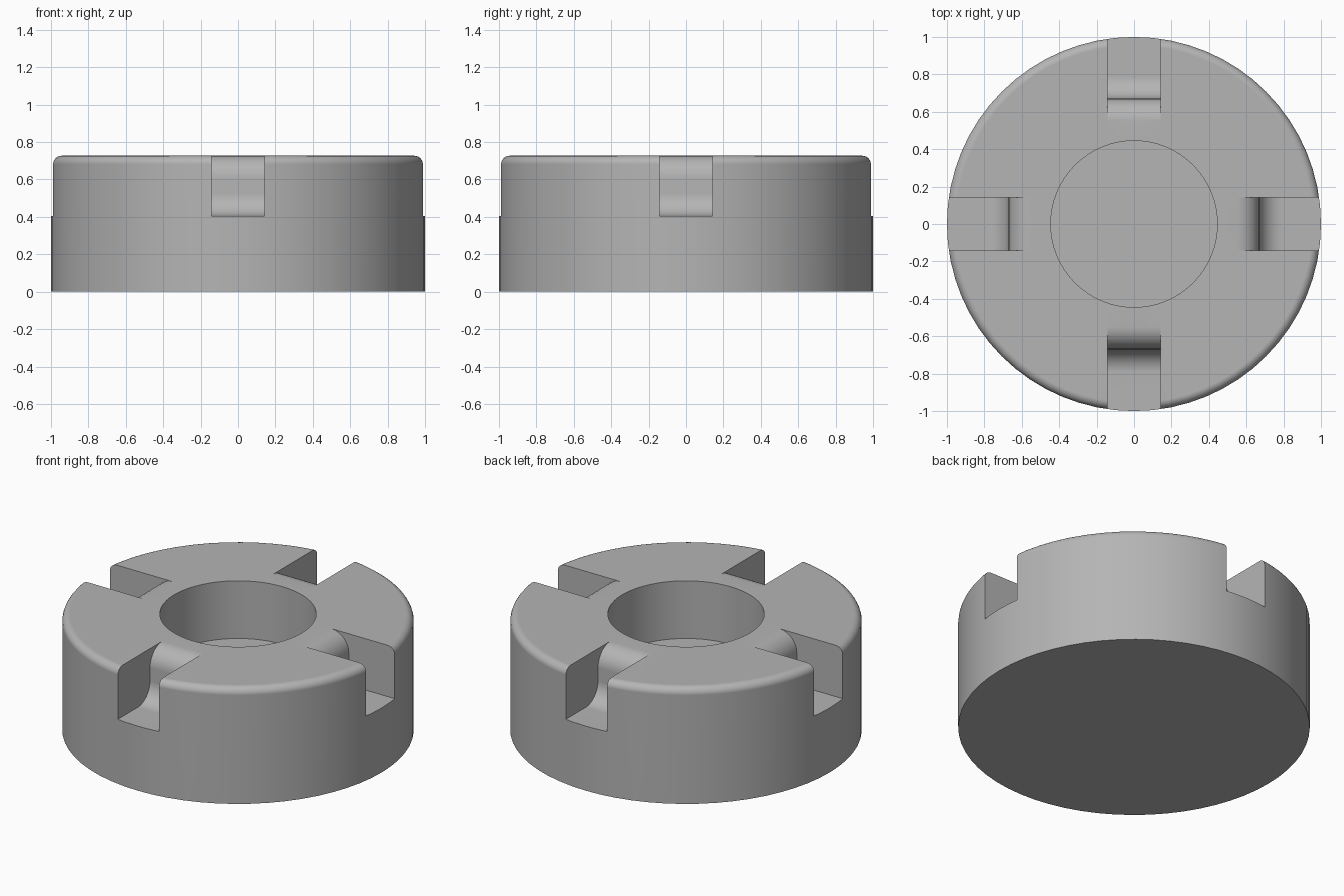
import bpy
import bmesh
from math import sin, cos, pi, radians
from mathutils import Matrix, Vector

cube = bpy.data.objects.get("Cube")
if cube:
    bpy.data.objects.remove(cube, do_unlink=True)

HEIGHT = 0.727
SLOT_FLOOR = 0.405
BOWL_FLOOR = 0.365
BOWL_RADIUS = 0.445
SLOT_HALF = 0.142
SIDES = 64

grey = bpy.data.materials.new("plain grey")
grey.use_nodes = True
colour = (0.46, 0.46, 0.46, 1)
grey.diffuse_color = colour
grey.node_tree.nodes["Principled BSDF"].inputs["Base Color"].default_value = colour


def arc(cx, cz, radius, start, end, steps=8):
    """Points along a circular arc, angles in degrees."""
    angles = [radians(start + (end - start) * i / steps) for i in range(steps + 1)]
    return [(cx + radius * cos(a), cz + radius * sin(a)) for a in angles]


def make_object(name, bm):
    bmesh.ops.recalc_face_normals(bm, faces=bm.faces)
    mesh = bpy.data.meshes.new(name)
    bm.to_mesh(mesh)
    bm.free()
    obj = bpy.data.objects.new(name, mesh)
    mesh.materials.append(grey)
    bpy.context.collection.objects.link(obj)
    return obj


# Round body with a softened rim and a flat-floored bowl, turned from a profile
rim = 0.045
profile = [(0, 0), (1, 0)] + arc(1 - rim, HEIGHT - rim, rim, 0, 90, 6)
profile += [(BOWL_RADIUS, HEIGHT), (BOWL_RADIUS, BOWL_FLOOR), (0, BOWL_FLOOR)]
bm = bmesh.new()
verts = [bm.verts.new((r, 0, z)) for r, z in profile]
edges = [bm.edges.new(pair) for pair in zip(verts, verts[1:])]
bmesh.ops.spin(bm, geom=verts + edges, axis=(0, 0, 1), cent=(0, 0, 0),
               angle=2 * pi, steps=SIDES)
bmesh.ops.remove_doubles(bm, verts=bm.verts, dist=0.0001)
body = make_object("ashtray_body", bm)

# Four rests: slots whose inner end is an S-shaped curve
wall, fillet = 0.67, 0.12
slot = [(wall - fillet, HEIGHT + 0.1)]
slot += arc(wall - fillet, HEIGHT - fillet, fillet, 90, 0)
slot += arc(wall + fillet, SLOT_FLOOR + fillet, fillet, 180, 270)
slot += [(1.2, SLOT_FLOOR), (1.2, HEIGHT + 0.1)]
bm = bmesh.new()
for quarter in range(4):
    turn = Matrix.Rotation(quarter * pi / 2, 3, "Z")
    face = bm.faces.new([bm.verts.new(turn @ Vector((r, -SLOT_HALF, z))) for r, z in slot])
    side = bmesh.ops.extrude_face_region(bm, geom=[face])
    moved = [g for g in side["geom"] if isinstance(g, bmesh.types.BMVert)]
    bmesh.ops.translate(bm, verts=moved, vec=turn @ Vector((0, 2 * SLOT_HALF, 0)))
cutter = make_object("slot_cutter", bm)
cutter.hide_render = True

# Cut the slots, then smooth the curved surfaces and keep the corners crisp
bpy.ops.object.select_all(action="DESELECT")
body.select_set(True)
bpy.context.view_layer.objects.active = body
cut = body.modifiers.new("slots", "BOOLEAN")
cut.operation = "DIFFERENCE"
cut.solver = "EXACT"
cut.object = cutter
bpy.ops.object.modifier_apply(modifier=cut.name)
bpy.data.objects.remove(cutter, do_unlink=True)
bpy.ops.object.shade_smooth_by_angle(angle=radians(30))
weighted = body.modifiers.new("flat_face_shading", "WEIGHTED_NORMAL")
weighted.keep_sharp = True
